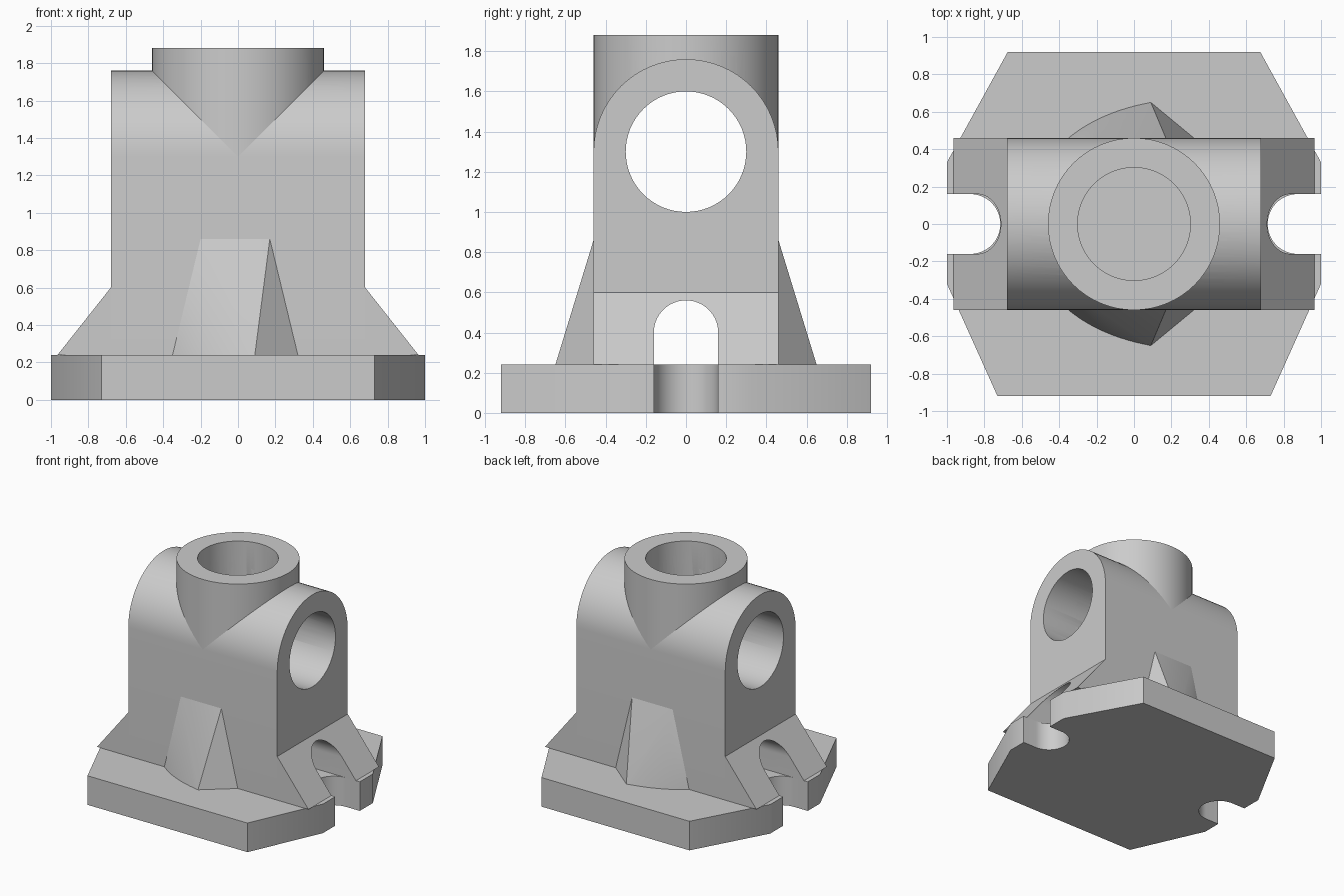
import bpy, bmesh
from math import sin, cos, pi, radians

if "Cube" in bpy.data.objects:
    bpy.data.objects.remove(bpy.data.objects["Cube"], do_unlink=True)

# One cast-grey material
GREY = (0.6, 0.6, 0.6, 1.0)
grey = bpy.data.materials.new("cast_grey")
grey.diffuse_color = GREY
grey.use_nodes = True
for node in grey.node_tree.nodes:
    if node.type == 'BSDF_PRINCIPLED':
        node.inputs["Base Color"].default_value = GREY


def finish(name, bm):
    bmesh.ops.recalc_face_normals(bm, faces=bm.faces[:])
    mesh = bpy.data.meshes.new(name)
    bm.to_mesh(mesh)
    bm.free()
    mesh.materials.append(grey)
    obj = bpy.data.objects.new(name, mesh)
    bpy.context.scene.collection.objects.link(obj)
    return obj


def arc(cx, cy, r, start, end, n=32):
    angles = [radians(start + (end - start) * i / n) for i in range(n + 1)]
    return [(cx + r * cos(a), cy + r * sin(a)) for a in angles]


def circle(cx, cy, r):
    return arc(cx, cy, r, 0, 360, 64)[:-1]


def prism(name, outline, axis, low, high):
    """Extrude a flat outline along an axis."""
    place = {'x': lambda p, t: (t, p[0], p[1]),
             'y': lambda p, t: (p[0], t, p[1]),
             'z': lambda p, t: (p[0], p[1], t)}[axis]
    bm = bmesh.new()
    a = [bm.verts.new(place(p, low)) for p in outline]
    b = [bm.verts.new(place(p, high)) for p in outline]
    bm.faces.new(a)
    bm.faces.new(b)
    for i in range(len(a)):
        j = (i + 1) % len(a)
        bm.faces.new((a[i], a[j], b[j], b[i]))
    return finish(name, bm)


def cut(obj, cutters):
    bpy.context.view_layer.objects.active = obj
    for cutter in cutters:
        mod = obj.modifiers.new("cut", 'BOOLEAN')
        mod.operation = 'DIFFERENCE'
        mod.solver = 'EXACT'
        mod.object = cutter
        bpy.ops.object.modifier_apply(modifier=mod.name)


FLOOR, HALF_W, HALF_L, AXIS_Z = 0.24, 0.46, 0.68, 1.3

# Cutters: two crossing bores, the low tunnel and the end slots
cross_bore = prism("cross_bore_cutter", circle(0, AXIS_Z, 0.30), 'x', -1.2, 1.2)
vertical_bore = prism("vertical_bore_cutter", circle(0, 0, 0.302), 'z', 0.15, 2.1)
tunnel = prism("tunnel_cutter",
               [(-0.16, 0.15), (0.16, 0.15)] + arc(0, 0.4, 0.16, 0, 180), 'x', -1.2, 1.2)
slots = [prism("slot_cutter",
               [(s * x, y) for x, y in arc(0.875, 0, 0.16, 90, 270) + [(1.2, -0.16), (1.2, 0.16)]],
               'z', -0.1, 0.4) for s in (1, -1)]
cutters = [cross_bore, vertical_bore, tunnel] + slots

# Base plate with open slots at both ends
right_edge = [(0.73, -0.92), (1, -0.32), (1, 0.33), (0.675, 0.92)]
base = prism("base_plate", right_edge + [(-x, y) for x, y in reversed(right_edge)], 'z', 0, FLOOR)
cut(base, slots)

# Upright body with a rounded top
body = prism("body", [(-HALF_W, FLOOR), (HALF_W, FLOOR)] + arc(0, AXIS_Z, HALF_W, 0, 180),
             'x', -HALF_L, HALF_L)
cut(body, [cross_bore, vertical_bore, tunnel])

# Vertical collar crossing the rounded top
collar = prism("collar", circle(0, 0, HALF_W), 'z', AXIS_Z, 1.88)
cut(collar, [cross_bore, vertical_bore])
parts = [base, body, collar]

# Sloped shoulders at both ends
for side, s in (("left", 1), ("right", -1)):
    shoulder = prism(side + "_shoulder",
                     [(s * HALF_L, FLOOR), (s * 0.965, FLOOR), (s * HALF_L, 0.6)],
                     'y', -HALF_W, HALF_W)
    cut(shoulder, [tunnel])
    parts.append(shoulder)


def gusset(name, s):
    """Pointed brace, curved on one flank and flat on the other."""
    bm = bmesh.new()
    apex = bm.verts.new((-0.2, s * HALF_W, 0.86))
    top = bm.verts.new((0.17, s * HALF_W, 0.86))
    foot = bm.verts.new((0.32, s * HALF_W, FLOOR))
    curve = []
    for i in range(13):
        t = i / 12
        u = 1 - t
        x = u * u * -0.35 + 2 * u * t * -0.18 + t * t * 0.09
        y = u * u * HALF_W + 2 * u * t * 0.6 + t * t * 0.65
        curve.append(bm.verts.new((x, s * y, FLOOR)))
    for a, b in zip(curve, curve[1:]):
        bm.faces.new((apex, a, b))
    bm.faces.new((apex, curve[-1], top))
    bm.faces.new((curve[-1], foot, top))
    bm.faces.new((apex, top, foot, curve[0]))
    bm.faces.new(curve + [foot])
    return finish(name, bm)


parts += [gusset("front_gusset", -1), gusset("back_gusset", 1)]

for c in cutters:
    bpy.data.objects.remove(c, do_unlink=True)

# Smooth the round surfaces and keep the edges crisp
bpy.ops.object.select_all(action='DESELECT')
for p in parts:
    p.select_set(True)
bpy.context.view_layer.objects.active = body
bpy.ops.object.shade_smooth_by_angle(angle=radians(30))
